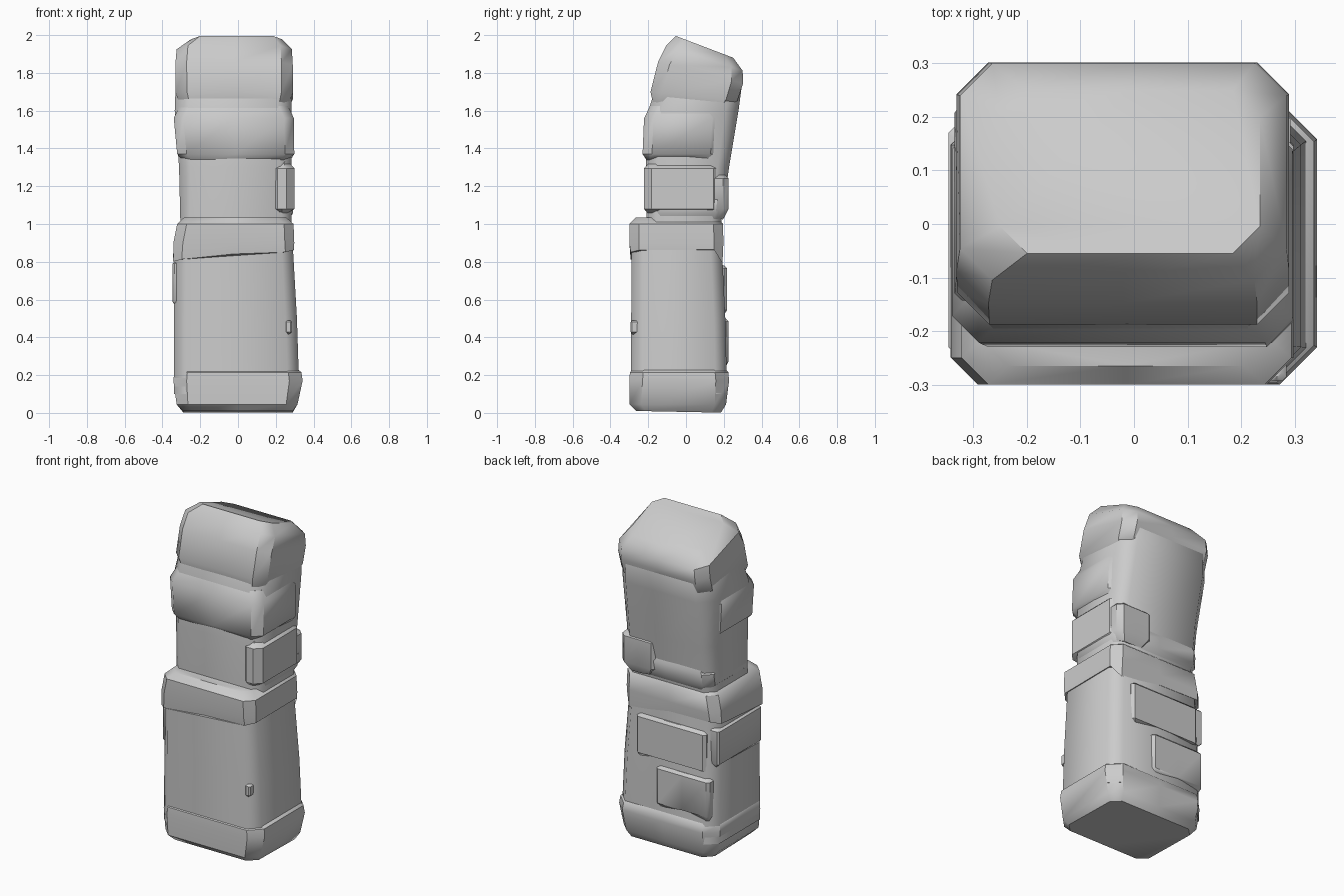
import bpy, bmesh, math, random

random.seed(4)


def stone(name, rings, jag=0.0, angle=42):
    """Loft chamfered rectangles: (z, x0, x1, y0, y1, chamfer, slope of z along y).
    jag shifts vertices of the first and last rings up/down for a rough edge."""
    bm = bmesh.new()
    loops = []
    for z, x0, x1, y0, y1, c, s in rings:
        mx = (x0 + x1) / 2
        pts = [(x0 + c, y0), (mx, y0), (x1 - c, y0), (x1, y0 + c), (x1, y1 - c),
               (x1 - c, y1), (mx, y1), (x0 + c, y1), (x0, y1 - c), (x0, y0 + c)]
        loops.append([bm.verts.new((x, y, z + s * y)) for x, y in pts])
    for a, b in zip(loops, loops[1:]):
        n = len(a)
        for i in range(n):
            bm.faces.new((a[i], a[(i + 1) % n], b[(i + 1) % n], b[i]))
    bm.faces.new(loops[0][::-1])
    bm.faces.new(loops[-1])
    # rough edges
    for v in loops[jag < 0 and -1 or 0]:
        v.co.z += random.uniform(-1, 1) * abs(jag)
    bmesh.ops.recalc_face_normals(bm, faces=bm.faces)
    me = bpy.data.meshes.new(name)
    bm.to_mesh(me)
    bm.free()
    ob = bpy.data.objects.new(name, me)
    bpy.context.collection.objects.link(ob)
    bpy.context.view_layer.objects.active = ob
    ob.select_set(True)
    bpy.ops.object.shade_smooth_by_angle(angle=math.radians(angle))
    ob.select_set(False)
    return ob


def brick(name, x0, x1, y0, y1, z0, z1, c=0.03, jag=0.015):
    """Small worn block with bevelled top and bottom."""
    return stone(name, [(z0, x0 + c, x1 - c, y0 + c, y1 - c, c, 0),
                        (z0 + c, x0, x1, y0, y1, c, 0),
                        (z1 - c, x0, x1, y0, y1, c, 0),
                        (z1, x0 + c, x1 - c, y0 + c, y1 - c, c, 0)], jag)


# Lower pillar: smooth shaft, base stone, rim stone
stone("lower_shaft", [(0.10, -0.338, 0.325, -0.292, 0.218, 0.06, 0),
                      (0.50, -0.338, 0.312, -0.290, 0.208, 0.06, 0),
                      (0.92, -0.335, 0.288, -0.288, 0.188, 0.06, 0)], angle=70)
stone("base_stone", [(0.005, -0.29, 0.29, -0.265, 0.185, 0.05, -0.02),
                     (0.045, -0.325, 0.315, -0.298, 0.212, 0.06, 0),
                     (0.17, -0.342, 0.342, -0.300, 0.228, 0.07, 0),
                     (0.215, -0.338, 0.336, -0.297, 0.224, 0.07, 0),
                     (0.24, -0.315, 0.305, -0.27, 0.20, 0.06, 0)])
stone("rim_stone", [(0.83, -0.343, 0.296, -0.293, 0.193, 0.045, 0),
                    (0.90, -0.342, 0.298, -0.300, 0.198, 0.05, 0),
                    (1.00, -0.322, 0.294, -0.300, 0.196, 0.05, 0),
                    (1.035, -0.285, 0.255, -0.265, 0.165, 0.05, 0)], jag=0.045)

# Bricks showing through the lower shaft
brick("back_brick_upper", -0.28, 0.19, 0.05, 0.217, 0.53, 0.78, 0.015, 0.03)
brick("back_brick_lower", -0.31, 0.05, 0.05, 0.226, 0.26, 0.50, 0.015, 0.02)
brick("left_brick", -0.347, -0.20, -0.24, 0.18, 0.58, 0.80, 0.01)
brick("front_chip", 0.25, 0.285, -0.293, -0.2, 0.42, 0.49, 0.008, 0.01)

# Upper pillar: leaning shaft
stone("upper_shaft", [(1.00, -0.305, 0.282, -0.208, 0.185, 0.05, 0),
                      (1.30, -0.312, 0.284, -0.213, 0.228, 0.06, 0),
                      (1.60, -0.335, 0.284, -0.200, 0.278, 0.07, 0),
                      (1.78, -0.328, 0.280, -0.135, 0.298, 0.08, -0.1),
                      (1.88, -0.300, 0.250, -0.08, 0.275, 0.08, -0.3)], angle=70)
stone("upper_foot", [(1.02, -0.27, 0.27, -0.17, 0.185, 0.04, 0),
                     (1.06, -0.308, 0.292, -0.19, 0.208, 0.05, 0),
                     (1.13, -0.305, 0.292, -0.19, 0.216, 0.05, 0),
                     (1.17, -0.28, 0.26, -0.17, 0.19, 0.05, 0)], jag=-0.03)

# Stacked stones on the upper pillar
brick("right_low_stone", 0.17, 0.298, -0.222, 0.185, 1.04, 1.335, 0.04)
brick("back_corner_stone", 0.05, 0.292, -0.05, 0.226, 1.05, 1.27, 0.03, 0.03)
stone("middle_stone", [(1.335, -0.29, 0.27, -0.20, 0.15, 0.05, 0),
                       (1.37, -0.322, 0.298, -0.230, 0.18, 0.05, 0),
                       (1.56, -0.340, 0.296, -0.222, 0.19, 0.05, 0),
                       (1.625, -0.31, 0.265, -0.19, 0.15, 0.05, 0)], jag=0.012)

# Slanted top stone
stone("top_stone", [(1.62, -0.30, 0.26, -0.165, 0.22, 0.05, -0.05),
                    (1.68, -0.330, 0.290, -0.188, 0.272, 0.06, -0.1),
                    (1.82, -0.332, 0.290, -0.148, 0.302, 0.06, -0.25),
                    (1.91, -0.325, 0.285, -0.105, 0.300, 0.06, -0.33),
                    (1.975, -0.25, 0.235, -0.055, 0.25, 0.05, -0.38)], jag=0.03)
